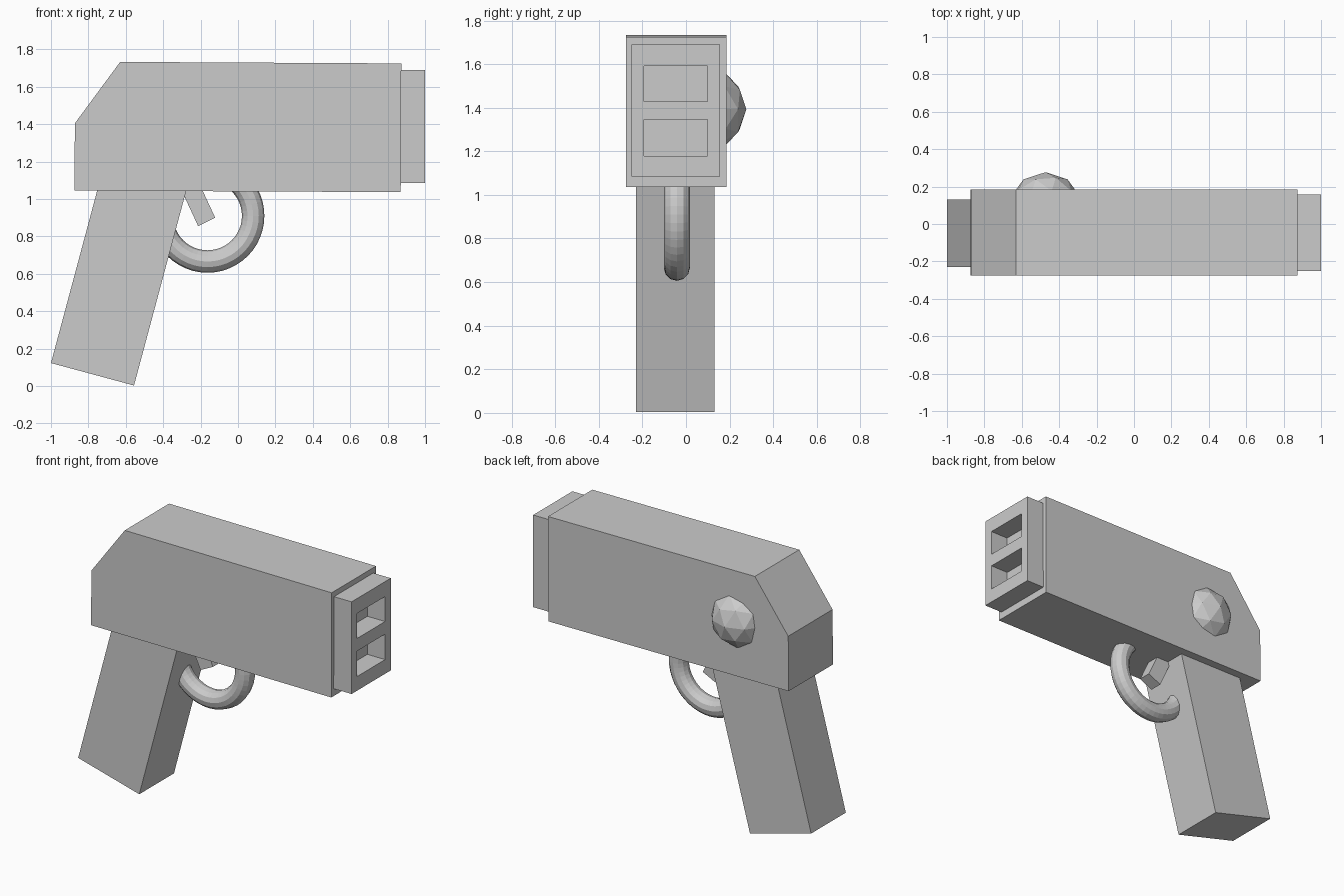
import bpy
import bmesh
from math import pi

if "Cube" in bpy.data.objects:
    bpy.data.objects.remove(bpy.data.objects["Cube"])


def extrude_profile(name, points, y0, y1):
    """Extrude an xz outline along y into a closed solid."""
    bm = bmesh.new()
    face = bm.faces.new([bm.verts.new((x, y0, z)) for x, z in points])
    ext = bmesh.ops.extrude_face_region(bm, geom=[face])
    moved = [v for v in ext["geom"] if isinstance(v, bmesh.types.BMVert)]
    bmesh.ops.translate(bm, verts=moved, vec=(0, y1 - y0, 0))
    bmesh.ops.recalc_face_normals(bm, faces=bm.faces)
    mesh = bpy.data.meshes.new(name)
    bm.to_mesh(mesh)
    bm.free()
    obj = bpy.data.objects.new(name, mesh)
    bpy.context.collection.objects.link(obj)
    return obj


def box(name, x0, x1, y0, y1, z0, z1):
    return extrude_profile(name, [(x0, z0), (x1, z0), (x1, z1), (x0, z1)], y0, y1)


# Main body with sloped rear corner
extrude_profile("body", [(-0.875, 1.045), (0.87, 1.037), (0.873, 1.725),
                         (-0.63, 1.733), (-0.872, 1.405)], -0.275, 0.185)

# Muzzle plate with two rectangular openings
muzzle = box("muzzle", 0.86, 1.0, -0.25, 0.157, 1.085, 1.69)
for i, (z0, z1) in enumerate([(1.178, 1.345), (1.428, 1.592)]):
    cutter = box(f"muzzle_cutter_{i}", 0.8, 1.1, -0.192, 0.098, z0, z1)
    cutter.hide_render = True
    mod = muzzle.modifiers.new("opening", "BOOLEAN")
    mod.operation = "DIFFERENCE"
    mod.solver = "EXACT"
    mod.object = cutter
    bpy.context.view_layer.objects.active = muzzle
    bpy.ops.object.modifier_apply(modifier=mod.name)
    bpy.data.objects.remove(cutter)

# Raked grip, its top buried in the body
extrude_profile("grip", [(-1.0, 0.123), (-0.556, 0.003), (-0.27, 1.07),
                         (-0.714, 1.19)], -0.23, 0.13)

# Trigger
extrude_profile("trigger", [(-0.213, 0.855), (-0.122, 0.9), (-0.21, 1.09),
                            (-0.301, 1.045)], -0.085, 0.0)

# Trigger guard ring
bpy.ops.mesh.primitive_torus_add(major_segments=48, minor_segments=12,
                                 major_radius=0.244, minor_radius=0.06,
                                 location=(-0.163, -0.042, 0.91),
                                 rotation=(pi / 2, 0, 0))
bpy.context.object.name = "trigger_guard"

# Faceted side knob
bpy.ops.mesh.primitive_ico_sphere_add(subdivisions=2, radius=0.2,
                                      location=(-0.473, 0.077, 1.393))
bpy.context.object.name = "side_knob"
